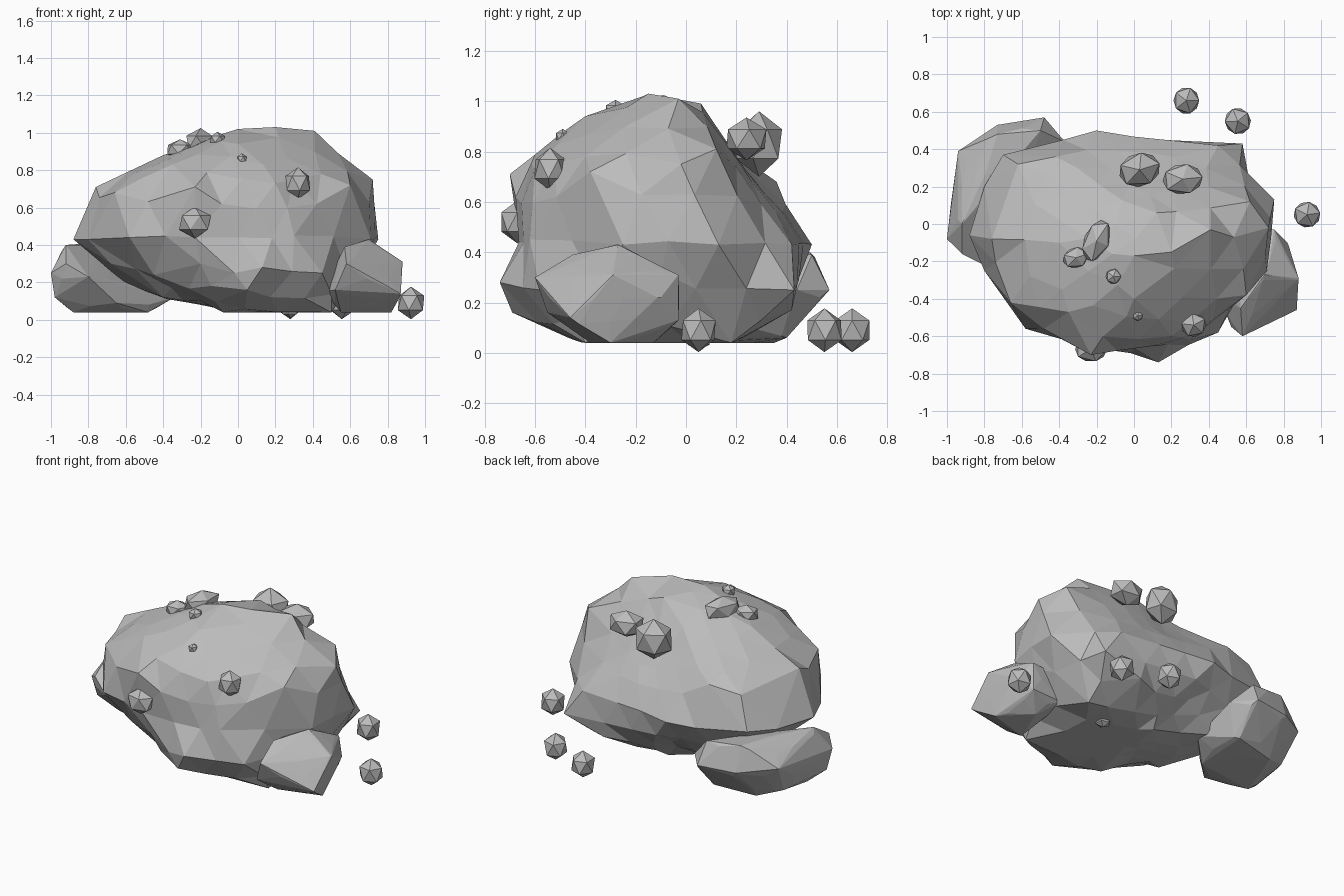
import bpy, bmesh
from mathutils import Vector
from mathutils.bvhtree import BVHTree

cube = bpy.data.objects.get("Cube")
if cube:
    bpy.data.objects.remove(cube)

stone = bpy.data.materials.new("stone grey")
stone.use_nodes = True
stone.diffuse_color = (0.5, 0.5, 0.5, 1)
stone.node_tree.nodes["Principled BSDF"].inputs["Base Color"].default_value = (0.5, 0.5, 0.5, 1)


def finish(name, bm):
    """Turn a bmesh into a flat-shaded stone object."""
    bmesh.ops.recalc_face_normals(bm, faces=bm.faces)
    mesh = bpy.data.meshes.new(name)
    bm.to_mesh(mesh)
    bm.free()
    mesh.materials.append(stone)
    obj = bpy.data.objects.new(name, mesh)
    bpy.context.collection.objects.link(obj)
    return obj


def wrap(bm):
    """Replace loose points by their convex hull."""
    result = bmesh.ops.convex_hull(bm, input=bm.verts)
    inside = [g for g in result["geom_interior"] if isinstance(g, bmesh.types.BMVert)]
    bmesh.ops.delete(bm, geom=inside, context="VERTS")


def hull_tree(points):
    """Search tree of the convex hull around guide points."""
    bm = bmesh.new()
    for p in points:
        bm.verts.new(p)
    wrap(bm)
    tree = BVHTree.FromBMesh(bm)
    bm.free()
    return tree


def scaled(points):
    """Guide points are written in hundredths."""
    return [Vector(p) / 100 for p in points]


def main_rock(name, center, hulls, dents, base=0.04):
    """Push a faceted ball out to several hulls, then snap it to their corners."""
    center = Vector(center)
    hulls = [scaled(h) for h in hulls]
    trees = [hull_tree(h) for h in hulls]

    def reach(ray):
        return max((t.ray_cast(center, ray)[3] or 0) for t in trees)

    bm = bmesh.new()
    bmesh.ops.create_icosphere(bm, subdivisions=3, radius=1)
    rays = {v: v.co.normalized() for v in bm.verts}
    for v, ray in rays.items():
        v.co = center + ray * reach(ray) * 1.03
    # Dents are (place, radius, depth) and pull the surface inwards
    for place, radius, depth in dents:
        for v, ray in rays.items():
            near = 1 - (v.co - Vector(place)).length / radius
            v.co -= ray * depth * max(near, 0)
    for corner in (p for h in hulls for p in h):
        ray = (corner - center).normalized()
        if (corner - center).length > 0.98 * reach(ray):
            best = max(rays, key=lambda v: rays[v].dot(ray))
            best.co = corner
            del rays[best]
    bmesh.ops.smooth_vert(bm, verts=list(rays), factor=0.4,
                          use_axis_x=True, use_axis_y=True, use_axis_z=True)
    for v in bm.verts:
        v.co.z = max(v.co.z, base)
    return finish(name, bm)


def side_rock(name, center, points, swell=1.05, base=0.04):
    """Rounded convex boulder through its guide points."""
    center = Vector(center)
    points = scaled(points)
    tree = hull_tree(points)
    bm = bmesh.new()
    bmesh.ops.create_icosphere(bm, subdivisions=2, radius=1)
    bmesh.ops.delete(bm, geom=bm.edges[:], context="EDGES_FACES")
    for v in bm.verts:
        ray = v.co.normalized()
        v.co = center + ray * tree.ray_cast(center, ray)[3] * swell
        v.co.z = max(v.co.z, base)
    for p in points:
        bm.verts.new(p)
    wrap(bm)
    return finish(name, bm)


def pebble(name, center, size, turn=0.0):
    """Small twenty-sided stone."""
    bm = bmesh.new()
    bmesh.ops.create_icosphere(bm, subdivisions=1, radius=1)
    for v in bm.verts:
        v.co = Vector(a * b for a, b in zip(v.co, size))
    obj = finish(name, bm)
    obj.location = center
    obj.rotation_euler.z = turn
    return obj


# Main boulder: leaning upper mass and the wider foot below it
upper = [
    (-88, -6, 43), (-80, 20, 43), (-70, 37, 45), (-38, 45, 42), (-20, 50, 43),
    (45, 42, 43), (75, 13, 43), (71, -25, 43), (30, -62, 45), (-23, -66, 44),
    (-58, -56, 44), (-80, -25, 43), (-76, -8, 71), (-66, -42, 68), (-23, -70, 71),
    (20, -60, 73), (60, -38, 72), (72, -2, 75), (0, -17, 102), (20, -15, 103),
    (41, -3, 101), (12, 6, 99), (-40, -10, 88), (62, 12, 81), (0, -40, 94),
    (-35, -47, 83), (-62, 32, 65), (-42, 36, 68), (-62, 0, 21), (-68, -25, 30),
    (-40, -25, 12), (-40, 25, 12), (10, 0, 5)]
foot = [
    (-8, -40, 4), (50, -40, 4), (50, 18, 4), (0, 18, 4), (13, -74, 28),
    (-2, -69, 25), (45, -58, 25), (-20, -62, 30), (-45, -45, 24), (68, -10, 32),
    (58, 43, 25), (30, 42, 17), (5, -69, 16), (-10, 45, 30), (-10, 0, 60),
    (50, 10, 60)]
main_rock("main_boulder", (0, -0.08, 0.44), [upper, foot],
          [((0.4, 0.32, 0.68), 0.3, 0.04), ((-0.08, 0.25, 0.78), 0.35, 0.06)])

# Two boulders leaning against the main one
side_rock("side_boulder_right", (-0.7, 0.2, 0.22), [
    (-100, -8, 25), (-92, -16, 30), (-80, -22, 23), (-92, 0, 40), (-94, 39, 28),
    (-73, 53, 25), (-48, 57, 25), (-37, 44, 25), (-50, 50, 39), (-73, 48, 41),
    (-34, 18, 12), (-88, 0, 4), (-98, -5, 12), (-65, -13, 9), (-90, 28, 9),
    (-75, 35, 4), (-48, 40, 6), (-48, 5, 4)], swell=1.03)
side_rock("side_boulder_left", (0.69, -0.3, 0.22), [
    (70, -27, 43), (57, -45, 39), (88, -29, 31), (87, -46, 14), (82, -30, 4),
    (55, -38, 4), (46, -40, 15), (75, -3, 31), (75, -3, 13), (82, -10, 22),
    (58, -60, 30), (52, -55, 16), (65, -13, 4), (52, -4, 13), (55, -4, 30)],
    swell=1.02)

# Loose pebbles on the ground
for i, (x, y) in enumerate([(0.28, 0.66), (0.555, 0.55), (0.925, 0.05)]):
    pebble(f"ground_pebble_{i + 1}", (x, y, 0.09), (0.077, 0.08, 0.087), i * 0.7)

# Stones resting on the main boulder
pebble("back_stone_large", (0.03, 0.29, 0.83), (0.125, 0.1, 0.13), 0.3)
pebble("back_stone_small", (0.26, 0.24, 0.85), (0.12, 0.09, 0.085), 0.1)
pebble("front_stone_high", (0.32, -0.54, 0.73), (0.075, 0.07, 0.085), 0.5)
pebble("front_stone_low", (-0.23, -0.67, 0.52), (0.095, 0.075, 0.085))
pebble("top_stone_large", (-0.2, -0.09, 0.95), (0.075, 0.13, 0.075), -0.4)
pebble("top_stone_small", (-0.31, -0.18, 0.91), (0.08, 0.06, 0.055), 0.3)
pebble("top_chip", (-0.11, -0.28, 0.965), (0.045, 0.045, 0.04))
pebble("front_chip", (0.02, -0.49, 0.86), (0.03, 0.03, 0.03))
pebble("under_chip", (0.28, 0.05, 0.05), (0.05, 0.05, 0.04))
